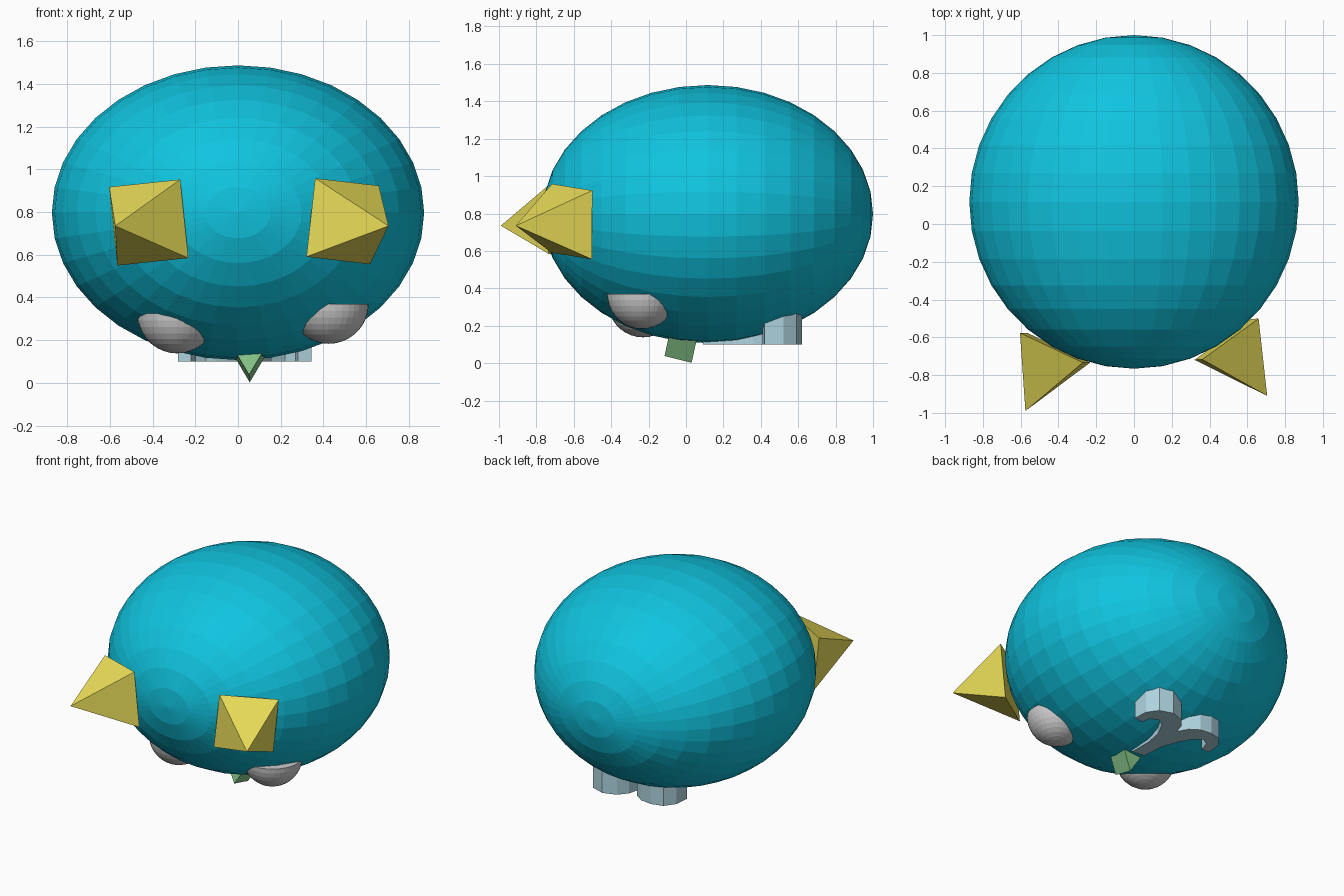
import bpy, bmesh
from math import radians, pi, sin, cos
from mathutils import Matrix, Vector

if "Cube" in bpy.data.objects:
    bpy.data.objects.remove(bpy.data.objects["Cube"])


def material(name, rgb):
    m = bpy.data.materials.new(name)
    m.diffuse_color = (*rgb, 1)
    m.use_nodes = True
    m.node_tree.nodes["Principled BSDF"].inputs["Base Color"].default_value = m.diffuse_color
    return m


CYAN = material("cyan", (0.005, 0.55, 0.74))
YELLOW = material("yellow", (0.83, 0.73, 0.10))
GREEN = material("green", (0.24, 0.56, 0.25))
PALE = material("pale_blue", (0.42, 0.65, 0.73))


def finish(bm, name, mat=None):
    bmesh.ops.recalc_face_normals(bm, faces=bm.faces[:])
    me = bpy.data.meshes.new(name)
    bm.to_mesh(me)
    bm.free()
    ob = bpy.data.objects.new(name, me)
    bpy.context.collection.objects.link(ob)
    if mat:
        me.materials.append(mat)
    return ob


def prism(name, points, offset, mat):
    """Extrude a closed outline along an offset vector."""
    bm = bmesh.new()
    face = bm.faces.new([bm.verts.new(p) for p in points])
    ext = bmesh.ops.extrude_face_region(bm, geom=[face], use_keep_orig=True)
    moved = [g for g in ext["geom"] if isinstance(g, bmesh.types.BMVert)]
    bmesh.ops.translate(bm, verts=moved, vec=Vector(offset))
    finish(bm, name, mat)


def pyramid(name, centre, across, apex, mat, size=0.37):
    """Square pyramid from base centre, base edge direction and apex."""
    c, a = Vector(centre), Vector(apex)
    n = (a - c).normalized()
    u = Vector(across)
    u = (u - n * u.dot(n)).normalized() * size / 2
    v = n.cross(u)
    bm = bmesh.new()
    base = [bm.verts.new(c + u * i + v * j) for i, j in ((1, 1), (-1, 1), (-1, -1), (1, -1))]
    tip = bm.verts.new(a)
    bm.faces.new(base)
    for i in range(4):
        bm.faces.new((base[i], base[(i + 1) % 4], tip))
    finish(bm, name, mat)


def half_ball(name, centre, r):
    """Lower half of a sphere with a flat top."""
    bm = bmesh.new()
    bmesh.ops.create_uvsphere(bm, u_segments=36, v_segments=18, radius=r)
    cut = bmesh.ops.bisect_plane(bm, geom=bm.verts[:] + bm.edges[:] + bm.faces[:], dist=1e-5,
                                 plane_co=(0, 0, 0), plane_no=(0, 0, 1), clear_outer=True)
    bmesh.ops.holes_fill(bm, edges=[e for e in bm.edges if e.is_boundary])
    bmesh.ops.translate(bm, verts=bm.verts[:], vec=Vector(centre))
    finish(bm, name)


# Body: faceted ellipsoid with its poles at front and back
bm = bmesh.new()
bmesh.ops.create_uvsphere(bm, u_segments=36, v_segments=18, radius=1,
                          matrix=Matrix.Translation((0, 0.117, 0.797))
                          @ Matrix.Diagonal((0.872, 0.883, 0.69, 1))
                          @ Matrix.Rotation(radians(90), 4, 'X'))
finish(bm, "body", CYAN)

# Two slightly uneven pyramids on the front
pyramid("left_spike", (-0.418, -0.655, 0.751), (0.335, -0.16, 0.035), (-0.575, -0.99, 0.735), YELLOW)
pyramid("right_spike", (0.49, -0.61, 0.757), (0.30, 0.21, -0.035), (0.705, -0.91, 0.735), YELLOW)

# Rounded front feet
half_ball("left_foot", (-0.285, -0.23, 0.325), 0.187)
half_ball("right_foot", (0.425, -0.235, 0.37), 0.187)

# Small three-sided keel under the belly
prism("keel", [(0.052, -0.115, 0.038), (-0.035, -0.083, 0.185), (0.139, -0.083, 0.185)],
      (0.003, 0.145, -0.036), GREEN)

# Forked, curling foot plate under the back
outline = [(0.09, 0.09), (0.09, 0.25), (0.11, 0.36), (0.16, 0.46), (0.22, 0.50), (0.27, 0.47),
           (0.28, 0.41), (0.345, 0.42), (0.34, 0.52), (0.29, 0.59), (0.20, 0.62), (0.11, 0.59),
           (0.06, 0.53), (0.04, 0.46), (0.0, 0.53), (-0.06, 0.57), (-0.14, 0.58), (-0.22, 0.56),
           (-0.27, 0.49), (-0.28, 0.39), (-0.22, 0.39), (-0.20, 0.46), (-0.15, 0.49),
           (-0.10, 0.45), (-0.05, 0.36), (-0.01, 0.25), (0.0, 0.10)]
prism("forked_rear_foot", [(x, y, 0.10) for x, y in outline], (0, 0, 0.2), PALE)
